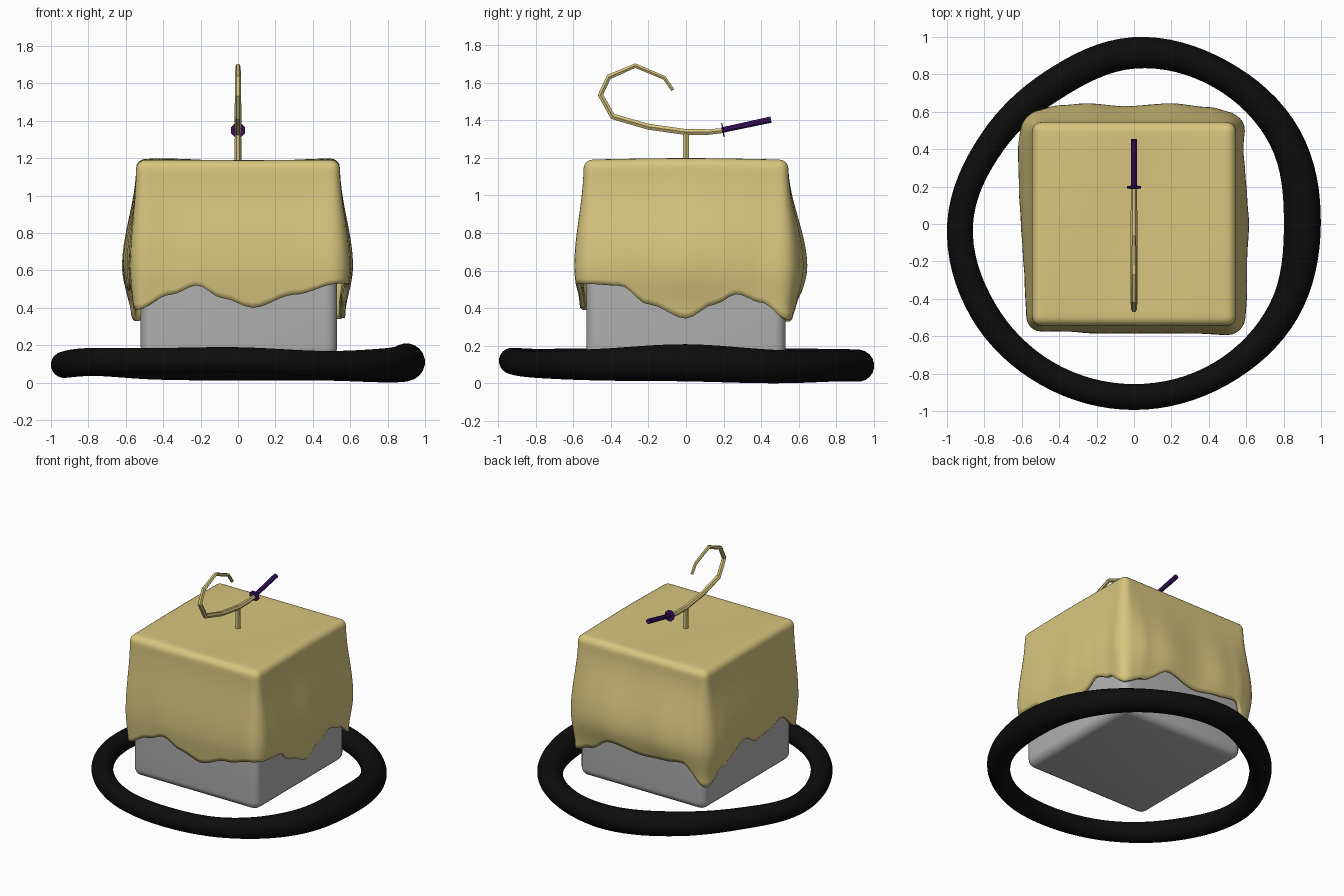
import bpy, bmesh, math
from mathutils import Vector

if "Cube" in bpy.data.objects:
    bpy.data.objects.remove(bpy.data.objects["Cube"])


def material(name, rgb):
    m = bpy.data.materials.new(name)
    m.diffuse_color = (*rgb, 1)
    m.use_nodes = True
    m.node_tree.nodes["Principled BSDF"].inputs["Base Color"].default_value = m.diffuse_color
    return m


GOLD = material("gold", (0.68, 0.56, 0.21))
GREY = material("grey", (0.45, 0.45, 0.45))
BLACK = material("black", (0.004, 0.004, 0.004))
PURPLE = material("dark purple", (0.045, 0.005, 0.13))


def finish(bm, name, mat, angle=None):
    bmesh.ops.remove_doubles(bm, verts=bm.verts, dist=0.0004)
    bmesh.ops.recalc_face_normals(bm, faces=bm.faces)
    me = bpy.data.meshes.new(name)
    bm.to_mesh(me)
    bm.free()
    me.materials.append(mat)
    ob = bpy.data.objects.new(name, me)
    bpy.context.collection.objects.link(ob)
    if angle:
        bpy.ops.object.select_all(action='DESELECT')
        ob.select_set(True)
        bpy.context.view_layer.objects.active = ob
        bpy.ops.object.shade_smooth_by_angle(angle=math.radians(angle))
    return ob


def skin(bm, rings, closed=False):
    """Bridge rings of points with quads."""
    vs = [[bm.verts.new(p) for p in r] for r in rings]
    n = len(vs[0])
    for i in range(len(vs) if closed else len(vs) - 1):
        a, b = vs[i], vs[(i + 1) % len(vs)]
        for j in range(n):
            k = (j + 1) % n
            bm.faces.new((a[j], a[k], b[k], b[j]))
    return vs


def tube(name, path, radii, binormal, sides, mat, closed=False, angle=None):
    path = [Vector(p) for p in path]
    b = Vector(binormal)
    n = len(path)
    rings = []
    for i, p in enumerate(path):
        if closed:
            t = path[(i + 1) % n] - path[i - 1]
        else:
            t = path[min(i + 1, n - 1)] - path[max(i - 1, 0)]
        nrm = t.cross(b).normalized()
        rings.append([p + radii[i] * (math.cos(a) * nrm + math.sin(a) * b)
                      for a in (math.tau * (k + 0.5) / sides for k in range(sides))])
    bm = bmesh.new()
    vs = skin(bm, rings, closed)
    if not closed:
        bm.faces.new(vs[0])
        bm.faces.new(vs[-1])
    return finish(bm, name, mat, angle)


def smooth(t):
    t = max(0.0, min(1.0, t))
    return t * t * (3 - 2 * t)


# Rounded block
bm = bmesh.new()
bmesh.ops.create_cube(bm, size=1)
for v in bm.verts:
    v.co = (v.co.x * 1.05 + 0.005, v.co.y * 1.06, 0.645 + v.co.z * 1.03)
bmesh.ops.bevel(bm, geom=bm.edges[:], offset=0.06, segments=5, profile=0.5, affect='EDGES')
finish(bm, "block", GREY, 40)

# Draped cloth: (position along side, hem height, bulge), counter-clockwise from front left
SIDES = [
    [(-.54, .39, .03), (-.36, .47, .03), (-.22, .52, .04), (-.08, .45, .04),
     (.08, .40, .04), (.30, .47, .04), (.54, .53, .05)],
    [(-.54, .53, .05), (-.35, .52, .06), (-.20, .42, .06), (0, .345, .07),
     (.15, .42, .06), (.27, .475, .05), (.40, .43, .04), (.54, .34, .05)],
    [(-.54, .34, .05), (-.40, .39, .08), (-.20, .50, .10), (.05, .46, .085),
     (.25, .48, .10), (.40, .50, .09), (.54, .33, .06)],
    [(-.54, .33, .06), (-.40, .45, .075), (-.17, .57, .07), (0, .49, .06),
     (.15, .50, .05), (.30, .54, .04), (.54, .39, .03)],
]
H, R, TOP = 0.545, 0.05, 1.19


def sample(side, s):
    for a, b in zip(side, side[1:]):
        if s <= b[0]:
            f = smooth((s - a[0]) / (b[0] - a[0]))
            return a[1] + (b[1] - a[1]) * f, a[2] + (b[2] - a[2]) * f
    return side[-1][1:]


def belly(z):
    if z > 0.62:
        return smooth((1.15 - z) / 0.53)
    return 1 - 0.6 * smooth((0.62 - z) / 0.27)


columns = []
PER = 44
for i, side in enumerate(SIDES):
    ca, sa = round(math.cos(i * math.pi / 2)), round(math.sin(i * math.pi / 2))
    for k in range(PER):
        s = -H * math.cos(math.pi * k / PER)
        hem, out = sample(side, s)
        inner = Vector((max(-H + R, min(H - R, s)), -H + R, 0))
        nrm = (Vector((s, -H, 0)) - inner).normalized()
        inner, nrm = [Vector((p.x * ca - p.y * sa, p.x * sa + p.y * ca, 0)) for p in (inner, nrm)]
        col = [inner * (j / 12) + Vector((0, 0, TOP)) for j in range(12)]
        for j in range(6):                       # rounded top edge
            a = j / 5 * math.pi / 2
            col.append(inner + nrm * R * math.sin(a) + Vector((0, 0, TOP - R + R * math.cos(a))))
        for j in range(1, 25):                   # hanging side
            z = TOP - R + (hem - TOP + R) * j / 24
            col.append(inner + nrm * (R + out * belly(z)) + Vector((0, 0, z)))
        for p in col:                            # uneven top
            p.z += 0.008 * math.cos(7 * (p.x - 0.5)) * math.cos(3 * p.y) * smooth((p.z - 0.9) / 0.25)
        columns.append(col)
bm = bmesh.new()
skin(bm, [list(r) for r in zip(*columns)])
cloth = finish(bm, "draped_cloth", GOLD, 60)
sol = cloth.modifiers.new("thickness", 'SOLIDIFY')
sol.thickness = 0.025
sol.offset = -1

# Uneven ring round the base: (radius, height, thickness) every 30 degrees
RING = [(.90, .11, .10), (.93, .09, .09), (.925, .09, .08), (.915, .095, .085),
        (.86, .10, .085), (.875, .11, .075), (.93, .095, .07), (.93, .11, .075),
        (.925, .115, .07), (.925, .12, .07), (.925, .10, .07), (.925, .10, .085)]
path, radii = [], []
for i in range(96):
    k, f = divmod(i / 8, 1)
    p = [RING[(int(k) + d) % 12] for d in (-1, 0, 1, 2)]
    rad, z, thick = [0.5 * (2 * b + (c - a) * f + (2 * a - 5 * b + 4 * c - d) * f * f
                            + (3 * b - a - 3 * c + d) * f ** 3) for a, b, c, d in zip(*p)]
    ang = math.tau * i / 96
    path.append((rad * math.cos(ang), rad * math.sin(ang), z))
    radii.append(thick)
tube("base_ring", path, radii, (0, 0, 1), 20, BLACK, closed=True, angle=60)

# Hook on top
X = (1, 0, 0)
hook = [(.20, 1.345), (.12, 1.337), (0, 1.337), (-.2, 1.365), (-.39, 1.42), (-.455, 1.535),
        (-.41, 1.63), (-.27, 1.69), (-.115, 1.625), (-.07, 1.56)]
tube("hook", [(0, y, z) for y, z in hook],
     [.015, .017, .018, .018, .018, .017, .016, .014, .012, .011], X, 6, GOLD)
tube("hook_stem", [(0, 0, 1.15), (0, 0, 1.34)], [.019, .017], X, 6, GOLD)

# Purple handle with thin round guard
tube("handle", [(0, .19, 1.347), (0, .452, 1.403)], [.016, .018], X, 8, PURPLE)
tube("handle_guard", [(0, .193, 1.348), (0, .199, 1.349)], [.041, .041], X, 8, PURPLE)
